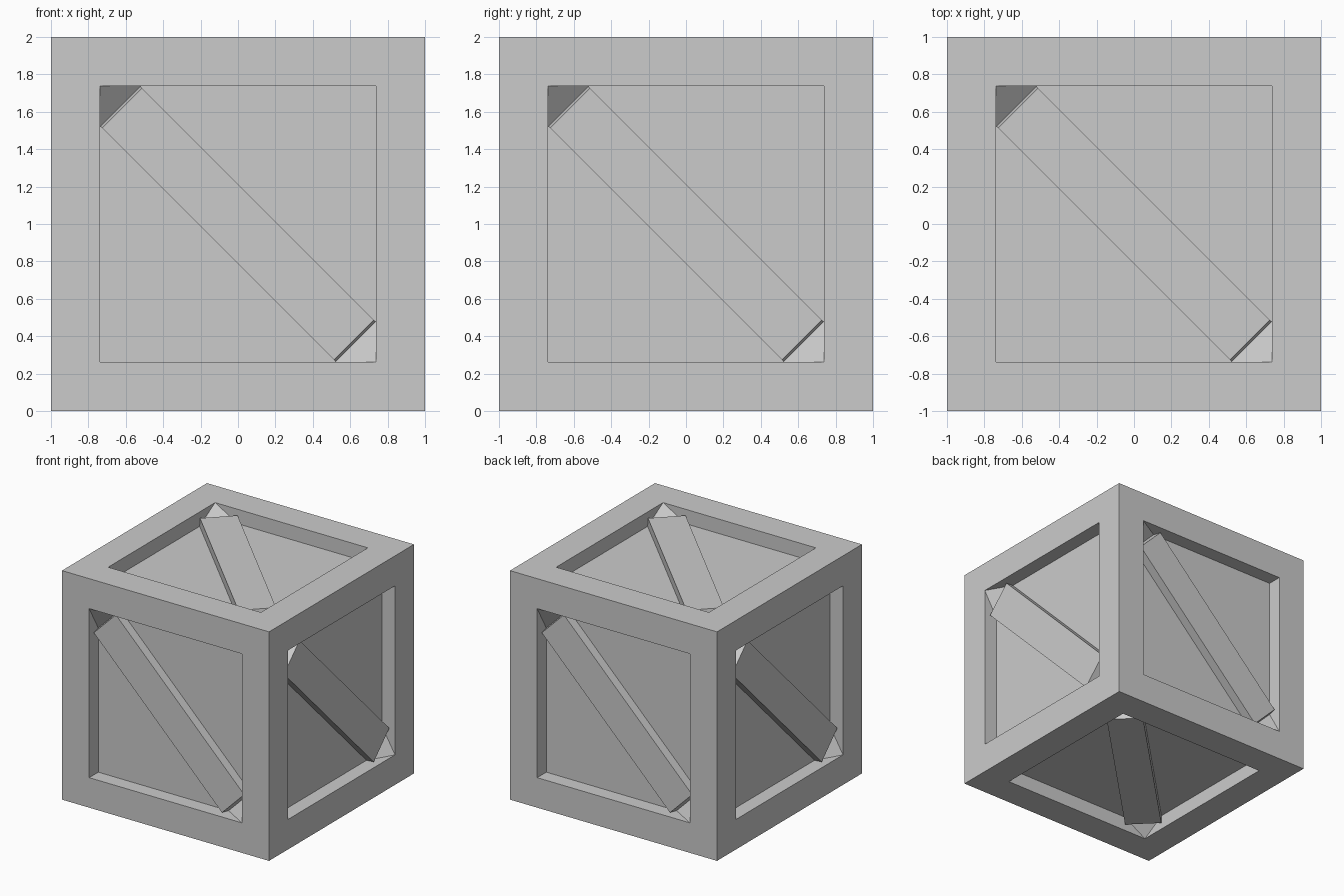
import bpy
import bmesh
import math
from mathutils import Matrix, Vector

OPENING = 0.738      # half width of each recessed opening
PANEL = 0.874        # distance of recessed panel from the centre
BRACE_TOP = 0.953    # distance of brace surface from the centre
GUSSET = 0.217       # leg length of the corner gussets

old = bpy.data.objects.get("Cube")
if old:
    bpy.data.objects.remove(old, do_unlink=True)

grey = bpy.data.materials.new("plain_grey")
grey.use_nodes = True
colour = (0.6, 0.6, 0.6, 1)
grey.diffuse_color = colour
grey.node_tree.nodes["Principled BSDF"].inputs["Base Color"].default_value = colour


def add_object(name, bm, matrix):
    mesh = bpy.data.meshes.new(name)
    bm.transform(matrix)
    bm.to_mesh(mesh)
    bm.free()
    mesh.materials.append(grey)
    obj = bpy.data.objects.new(name, mesh)
    bpy.context.collection.objects.link(obj)


LIFT = Matrix.Translation((0, 0, 1))

# Crate body: a cube with a square recess in every side
bm = bmesh.new()
bmesh.ops.create_cube(bm, size=2)
sides = bm.faces[:]
bmesh.ops.inset_individual(bm, faces=sides, thickness=1 - OPENING, use_even_offset=True)
panels = bmesh.ops.extrude_discrete_faces(bm, faces=sides)["faces"]
for face in panels:
    face.normal_update()
    push = face.normal * (PANEL - 1)
    for v in face.verts:
        v.co += push
bmesh.ops.recalc_face_normals(bm, faces=bm.faces[:])
add_object("crate_body", bm, LIFT)


def side_matrix(right, up):
    """Local x, y, z become the side's right, up and outward directions."""
    right, up = Vector(right), Vector(up)
    return LIFT @ Matrix((right, up, right.cross(up))).transposed().to_4x4()


def add_brace(side, matrix):
    # Diagonal plank with slightly sloping ends
    bm = bmesh.new()
    bmesh.ops.create_cube(bm, size=2)
    for v in bm.verts:
        top = v.co.z > 0
        v.co.x *= 0.876 if top else 0.892
        v.co.y *= 0.151
        v.co.z = BRACE_TOP if top else PANEL - 0.01
    add_object(side + "_brace", bm, matrix @ Matrix.Rotation(-math.pi / 4, 4, "Z"))

    # Sloping gussets in the two corners the plank points at
    bm = bmesh.new()
    for s in (-1, 1):
        corner = bm.verts.new((s * OPENING, -s * OPENING, 1))
        foot_a = bm.verts.new((s * OPENING, -s * (OPENING - GUSSET), PANEL))
        foot_b = bm.verts.new((s * (OPENING - GUSSET), -s * OPENING, PANEL))
        face = bm.faces.new((corner, foot_a, foot_b))
        face.normal_update()
        if face.normal.z < 0:
            face.normal_flip()
    add_object(side + "_gussets", bm, matrix)


SIDES = {
    "front": ((1, 0, 0), (0, 0, 1)),
    "left": ((0, 1, 0), (0, 0, 1)),
    "back": ((-1, 0, 0), (0, 0, 1)),
    "right": ((0, -1, 0), (0, 0, 1)),
    "top": ((1, 0, 0), (0, 1, 0)),
    "bottom": ((1, 0, 0), (0, -1, 0)),
}
for side, (right, up) in SIDES.items():
    add_brace(side, side_matrix(right, up))
